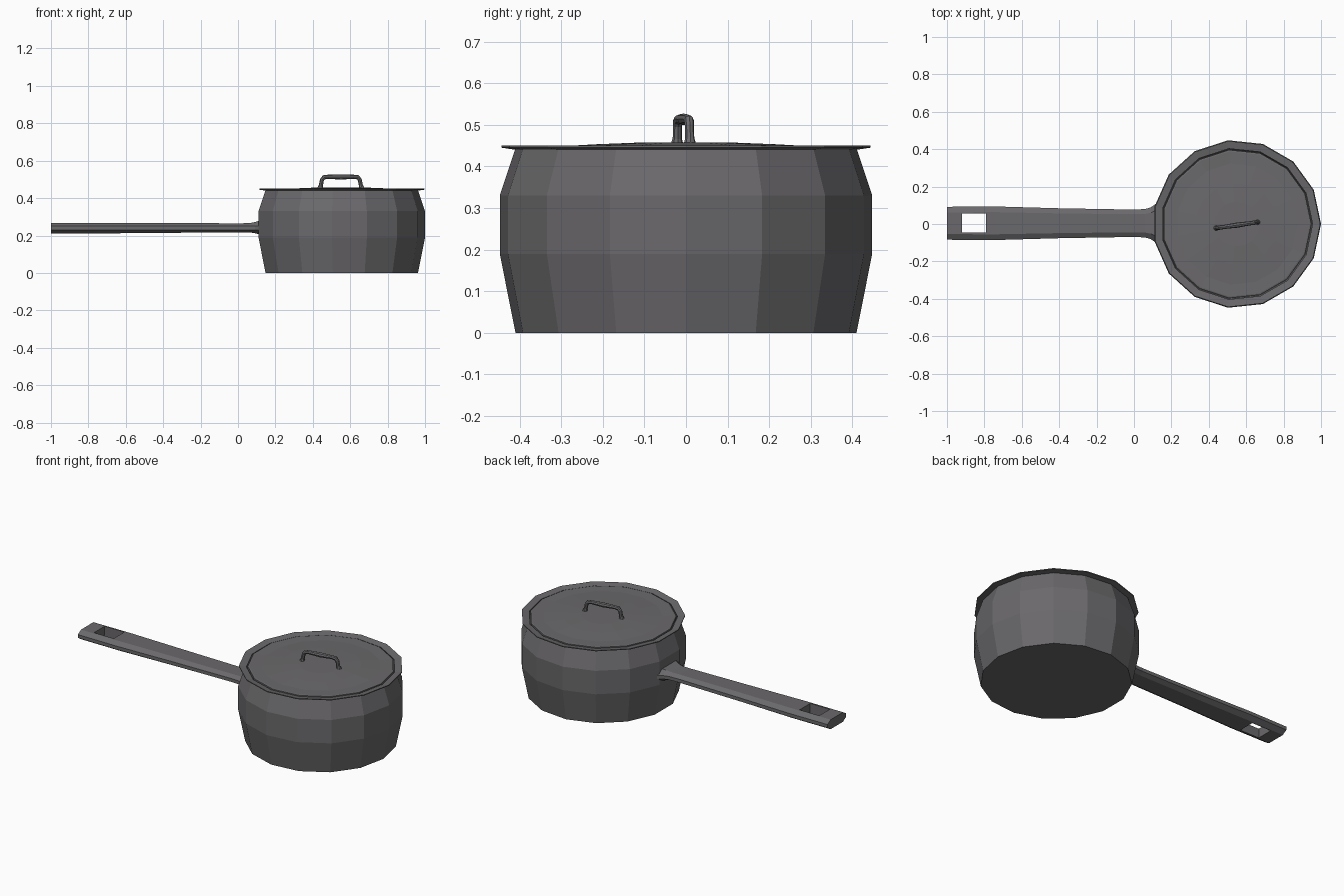
import bpy, bmesh, math
from mathutils import Vector

if "Cube" in bpy.data.objects:
    bpy.data.objects.remove(bpy.data.objects["Cube"])

metal = bpy.data.materials.new("dark grey metal")
metal.use_nodes = True
GREY = (0.145, 0.14, 0.147, 1)
metal.diffuse_color = GREY
metal.node_tree.nodes["Principled BSDF"].inputs["Base Color"].default_value = GREY

CENTRE = 0.55
SIDES = 15


def loft(name, rings, cap_start=True, cap_end=True):
    """Join closed rings of points with quads, optionally capping the ends."""
    bm = bmesh.new()
    loops = [[bm.verts.new(p) for p in ring] for ring in rings]
    n = len(loops[0])
    for a, b in zip(loops, loops[1:]):
        for i in range(n):
            j = (i + 1) % n
            bm.faces.new((a[i], a[j], b[j], b[i]))
    if cap_start:
        bm.faces.new(loops[0][::-1])
    if cap_end:
        bm.faces.new(loops[-1])
    bmesh.ops.recalc_face_normals(bm, faces=bm.faces)
    mesh = bpy.data.meshes.new(name)
    bm.to_mesh(mesh)
    bm.free()
    mesh.materials.append(metal)
    obj = bpy.data.objects.new(name, mesh)
    bpy.context.collection.objects.link(obj)
    return obj


def turned(name, profile):
    """Faceted solid of revolution about the pan's axis."""
    angles = [math.tau * i / SIDES for i in range(SIDES)]
    return loft(name, [[(CENTRE + r * math.cos(a), r * math.sin(a), z)
                        for a in angles] for r, z in profile])


# Pan body: bulging wall, flared lip, and hollow inside
turned("pan_body", [(0.412, 0), (0.45, 0.19), (0.45, 0.33), (0.413, 0.44),
                    (0.446, 0.445), (0.446, 0.45), (0.405, 0.443),
                    (0.435, 0.33), (0.435, 0.19), (0.40, 0.015)])

# Lid: shallow dome resting just inside the lip
turned("lid", [(0.398, 0.43), (0.398, 0.446), (0.39, 0.448), (0.325, 0.447),
               (0.22, 0.453), (0.12, 0.457)])

# Long handle: bevelled bar, flaring where it meets the pan
sections = []
for x, w, low, high in [(-1, 0.088, 0.211, 0.268), (-0.75, 0.09, 0.211, 0.268),
                        (-0.4, 0.08, 0.214, 0.267), (0, 0.073, 0.217, 0.265),
                        (0.06, 0.076, 0.217, 0.266), (0.09, 0.085, 0.212, 0.272),
                        (0.118, 0.105, 0.205, 0.28)]:
    flat = w * 0.66
    half = [(flat, low), (w, 0.23), (w, 0.25), (flat, high)]
    outline = half + [(-y, z) for y, z in reversed(half)]
    sections.append([(x, y + 0.004, z) for y, z in outline])
handle = loft("long_handle", sections)

# Rectangular hanging hole through the handle
cutter = loft("hole_cutter", [[(x, y, z) for x, y in
              ((-0.92, -0.045), (-0.79, -0.045), (-0.79, 0.055), (-0.92, 0.055))]
              for z in (0.1, 0.4)])
cutter.hide_render = True
cut = handle.modifiers.new("hanging_hole", "BOOLEAN")
cut.operation = "DIFFERENCE"
cut.solver = "EXACT"
cut.object = cutter
bpy.context.view_layer.objects.active = handle
bpy.ops.object.modifier_apply(modifier=cut.name)
bpy.data.objects.remove(cutter)

# Lid grip: bent tube, slightly turned, with wider feet and bulging middle
half_path = [(0.112, 0.45, 0.016), (0.108, 0.468, 0.011), (0.102, 0.498, 0.011),
             (0.092, 0.511, 0.012), (0.07, 0.514, 0.011)]
path = ([(-u, z, r) for u, z, r in half_path] + [(0, 0.513, 0.014)]
        + half_path[::-1])
turn = math.radians(8)
along = Vector((math.cos(turn), math.sin(turn), 0))
across = Vector((-math.sin(turn), math.cos(turn), 0))
points = [Vector((CENTRE, -0.006, z)) + along * u for u, z, r in path]
rings = []
for i, (p, (u, z, r)) in enumerate(zip(points, path)):
    tangent = (points[min(i + 1, len(points) - 1)] - points[max(i - 1, 0)]).normalized()
    normal = tangent.cross(across)
    rings.append([p + r * (math.cos(a) * across + math.sin(a) * normal)
                  for a in (math.tau * k / 8 for k in range(8))])
loft("lid_grip", rings)
